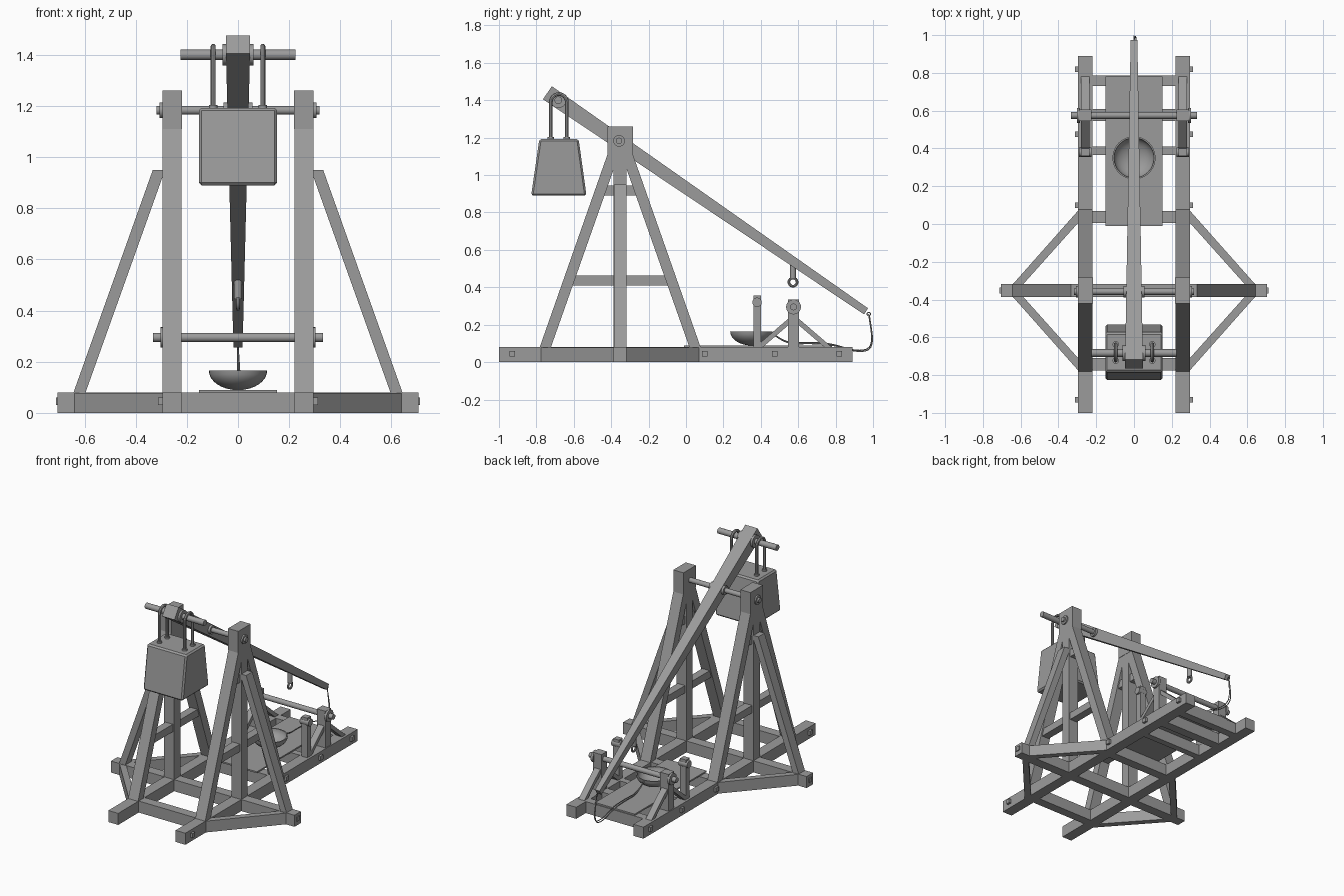
import bpy, bmesh, math
from mathutils import Vector

if "Cube" in bpy.data.objects:
    bpy.data.objects.remove(bpy.data.objects["Cube"])

grey = bpy.data.materials.new("weathered grey")
grey.diffuse_color = (0.33, 0.33, 0.33, 1)
grey.use_nodes = True
grey.node_tree.nodes["Principled BSDF"].inputs["Base Color"].default_value = grey.diffuse_color
CY = -0.352  # y of the main frame


def finish(ob, smooth=False):
    ob.data.materials.clear()
    ob.data.materials.append(grey)
    if smooth:
        bpy.ops.object.select_all(action='DESELECT')
        ob.select_set(True)
        bpy.context.view_layer.objects.active = ob
        bpy.ops.object.shade_smooth_by_angle(angle=math.radians(40))
    return ob


def from_bmesh(name, bm, smooth=False):
    bmesh.ops.recalc_face_normals(bm, faces=bm.faces)
    me = bpy.data.meshes.new(name)
    bm.to_mesh(me)
    bm.free()
    ob = bpy.data.objects.new(name, me)
    bpy.context.collection.objects.link(ob)
    return finish(ob, smooth)


def prism(name, axis, pts, a, b):
    """Polygon extruded along an axis from a to b."""
    bm = bmesh.new()

    def place(p, c):
        return {'x': (c, *p), 'y': (p[0], c, p[1]), 'z': (*p, c)}[axis]
    lo = [bm.verts.new(place(p, a)) for p in pts]
    hi = [bm.verts.new(place(p, b)) for p in pts]
    bm.faces.new(lo)
    bm.faces.new(hi)
    for i in range(len(pts)):
        j = (i + 1) % len(pts)
        bm.faces.new((lo[i], lo[j], hi[j], hi[i]))
    return from_bmesh(name, bm)


def box(name, x0, x1, y0, y1, z0, z1):
    return prism(name, 'z', [(x0, y0), (x1, y0), (x1, y1), (x0, y1)], z0, z1)


def rod(name, p, q, r, sides=20):
    p, q = Vector(p), Vector(q)
    bm = bmesh.new()
    bmesh.ops.create_cone(bm, cap_ends=True, segments=sides, radius1=r,
                          radius2=r, depth=(q - p).length)
    bm.transform((q - p).to_track_quat('Z', 'Y').to_matrix().to_4x4())
    bmesh.ops.translate(bm, vec=(p + q) / 2, verts=bm.verts)
    return from_bmesh(name, bm, True)


def tube(name, pts, r, curved=False):
    """Round bar along a path."""
    cu = bpy.data.curves.new(name, 'CURVE')
    cu.dimensions = '3D'
    cu.bevel_depth, cu.bevel_resolution, cu.use_fill_caps = r, 2, True
    sp = cu.splines.new('NURBS' if curved else 'POLY')
    sp.points.add(len(pts) - 1)
    for sp_pt, p in zip(sp.points, pts):
        sp_pt.co = (*p, 1)
    if curved:
        sp.order_u, sp.use_endpoint_u, sp.resolution_u = 3, True, 6
    ob = bpy.data.objects.new(name, cu)
    bpy.context.collection.objects.link(ob)
    bpy.ops.object.select_all(action='DESELECT')
    ob.select_set(True)
    bpy.context.view_layer.objects.active = ob
    bpy.ops.object.convert(target='MESH')
    return finish(bpy.context.object, True)


def ring(name, c, R, r):
    """Torus lying in the yz plane."""
    bpy.ops.mesh.primitive_torus_add(location=c, rotation=(0, math.pi / 2, 0),
                                     major_radius=R, minor_radius=r,
                                     major_segments=24, minor_segments=8)
    bpy.context.object.name = name
    return finish(bpy.context.object, True)


# Ground frame
box("main_crossbeam", -0.705, 0.705, CY - 0.035, CY + 0.035, 0, 0.08)
for y0, y1 in [(-0.775, -0.71), (0.005, 0.07), (0.365, 0.41),
               (0.545, 0.61), (0.73, 0.785)]:
    box("floor_slat", -0.23, 0.23, y0, y1, 0, 0.08)
box("trough_floor", -0.152, 0.152, -0.01, 0.78, 0.08, 0.09)

for s in (-1, 1):
    def side(name, a, b, y0, y1, z0, z1):
        return box(name, *sorted((s * a, s * b)), y0, y1, z0, z1)

    side("ground_rail", 0.22, 0.296, -1, 0.89, 0, 0.08)
    for y in (-0.93, 0.10, 0.475, 0.82):
        side("rail_peg", 0.29, 0.312, y - 0.015, y + 0.015, 0.03, 0.06)
    side("crossbeam_peg", 0.7, 0.712, CY - 0.015, CY + 0.015, 0.03, 0.06)

    # Tower: post, head, sloping legs, ties
    side("tower_post", 0.22, 0.296, CY - 0.035, CY + 0.035, 0, 1.12)
    side("tower_head", 0.218, 0.296, CY - 0.068, CY + 0.068, 1.11, 1.26)
    for t in (-1, 1):
        leg = [(0.43, 0.08), (0.068, 1.11), (0.034, 1.11), (0.034, 1.033), (0.37, 0.08)]
        prism("tower_leg", 'x', [(CY + t * y, z) for y, z in leg], s * 0.22, s * 0.296)
        # Diagonal braces lying on the ground
        diag = [(0.64, 0.035), (0.294, 0.425), (0.294, 0.36), (0.585, 0.035)]
        prism("ground_brace", 'z', [(s * x, CY + t * y) for x, y in diag], 0, 0.078)
        # Sloping struts of the winch post
        strut = [(0.205, 0.08), (0.025, 0.235), (0.025, 0.2), (0.165, 0.08)]
        prism("winch_strut", 'x', [(0.575 + t * y, z) for y, z in strut],
              s * 0.235, s * 0.28)
    side("lower_tie", 0.23, 0.286, CY - 0.26, CY + 0.26, 0.41, 0.462)
    side("upper_tie", 0.23, 0.286, CY - 0.085, CY + 0.085, 0.89, 0.945)
    strut = [(0.643, 0.08), (0.333, 0.95), (0.294, 0.95), (0.294, 0.925), (0.596, 0.08)]
    prism("outer_strut", 'y', [(s * x, z) for x, z in strut], CY - 0.034, CY + 0.034)
    rod("axle_washer", (s * 0.29, CY - 0.006, 1.183), (s * 0.306, CY - 0.006, 1.183), 0.031)

    # Winch posts and small pin posts
    side("winch_post", 0.225, 0.29, 0.545, 0.605, 0.08, 0.335)
    rod("winch_collar", (s * 0.285, 0.575, 0.295), (s * 0.303, 0.575, 0.295), 0.04)
    side("pin_post", 0.235, 0.28, 0.36, 0.4, 0.08, 0.355)
    rod("pin", (s * 0.225, 0.38, 0.32), (s * 0.292, 0.38, 0.32), 0.025)

    # Counterweight hanger: bar bent over the axle
    arch = [(-0.68 - 0.043 * math.cos(a * math.pi / 12),
             1.39 + 0.043 * math.sin(a * math.pi / 12)) for a in range(13)]
    path = [(-0.723, 1.18)] + arch + [(-0.637, 1.18)]
    tube("hanger", [(s * 0.097, y, z) for y, z in path], 0.01)
    for y in (-0.723, -0.637):
        rod("hanger_nut", (s * 0.097, y, 1.185), (s * 0.097, y, 1.203), 0.017, 12)
    rod("weight_collar", (s * 0.04, -0.683, 1.4), (s * 0.06, -0.683, 1.4), 0.042)
    rod("arm_collar", (s * 0.03, CY - 0.006, 1.183), (s * 0.056, CY - 0.006, 1.183), 0.03)

# Axles
rod("main_axle", (-0.318, CY - 0.006, 1.183), (0.318, CY - 0.006, 1.183), 0.017)
rod("weight_axle", (-0.225, -0.683, 1.4), (0.225, -0.683, 1.4), 0.02)
rod("winch_axle", (-0.333, 0.575, 0.295), (0.333, 0.575, 0.295), 0.018)

# Counterweight box, wider at the bottom
weight = prism("counterweight", 'x', [(-0.828, 0.89), (-0.532, 0.89),
                                      (-0.574, 1.193), (-0.784, 1.193)], -0.152, 0.152)
mod = weight.modifiers.new("bevel", 'BEVEL')
mod.width, mod.segments = 0.01, 1

# Tapered throwing arm
arm = prism("throwing_arm", 'x', [(-0.717, 1.475), (-0.765, 1.405),
                                  (0.952, 0.255), (0.973, 0.288)], -0.047, 0.047)
for v in arm.data.vertices:
    if v.co.y > 0:
        v.co.x *= 0.38

# Trigger eye under the arm
rod("eye_stem", (0, 0.572, 0.445), (0, 0.572, 0.53), 0.016, 12)
ring("trigger_eye", (0, 0.572, 0.428), 0.022, 0.007)

# Sling: tip ring, rope and bowl-shaped pouch
ring("tip_ring", (0, 0.977, 0.257), 0.009, 0.003)
rope = [(0.98, 0.25), (0.99, 0.19), (1.0, 0.11), (0.98, 0.06), (0.9, 0.055),
        (0.78, 0.095), (0.65, 0.1), (0.53, 0.095), (0.46, 0.155)]
tube("sling_rope", [(0, y, z) for y, z in rope], 0.003, True)
tube("sling_rope_return", [(0.012 * math.sin(i * math.pi / 8), y - 0.004, z + 0.006)
                           for i, (y, z) in enumerate(rope)], 0.003, True)

bm = bmesh.new()
angles = [i * math.pi / 16 for i in range(9)]
prof = [(0.114 * math.sin(a), 0.165 - 0.076 * math.cos(a)) for a in angles]
prof += [(0.106 * math.sin(a), 0.165 - 0.069 * math.cos(a)) for a in reversed(angles)]
vs = [bm.verts.new((r, 0.35, z)) for r, z in prof]
es = [bm.edges.new(e) for e in zip(vs, vs[1:])]
bmesh.ops.spin(bm, geom=vs + es, cent=(0, 0.35, 0), axis=(0, 0, 1),
               angle=2 * math.pi, steps=32)
bmesh.ops.remove_doubles(bm, verts=bm.verts, dist=1e-4)
from_bmesh("sling_pouch", bm, True)
